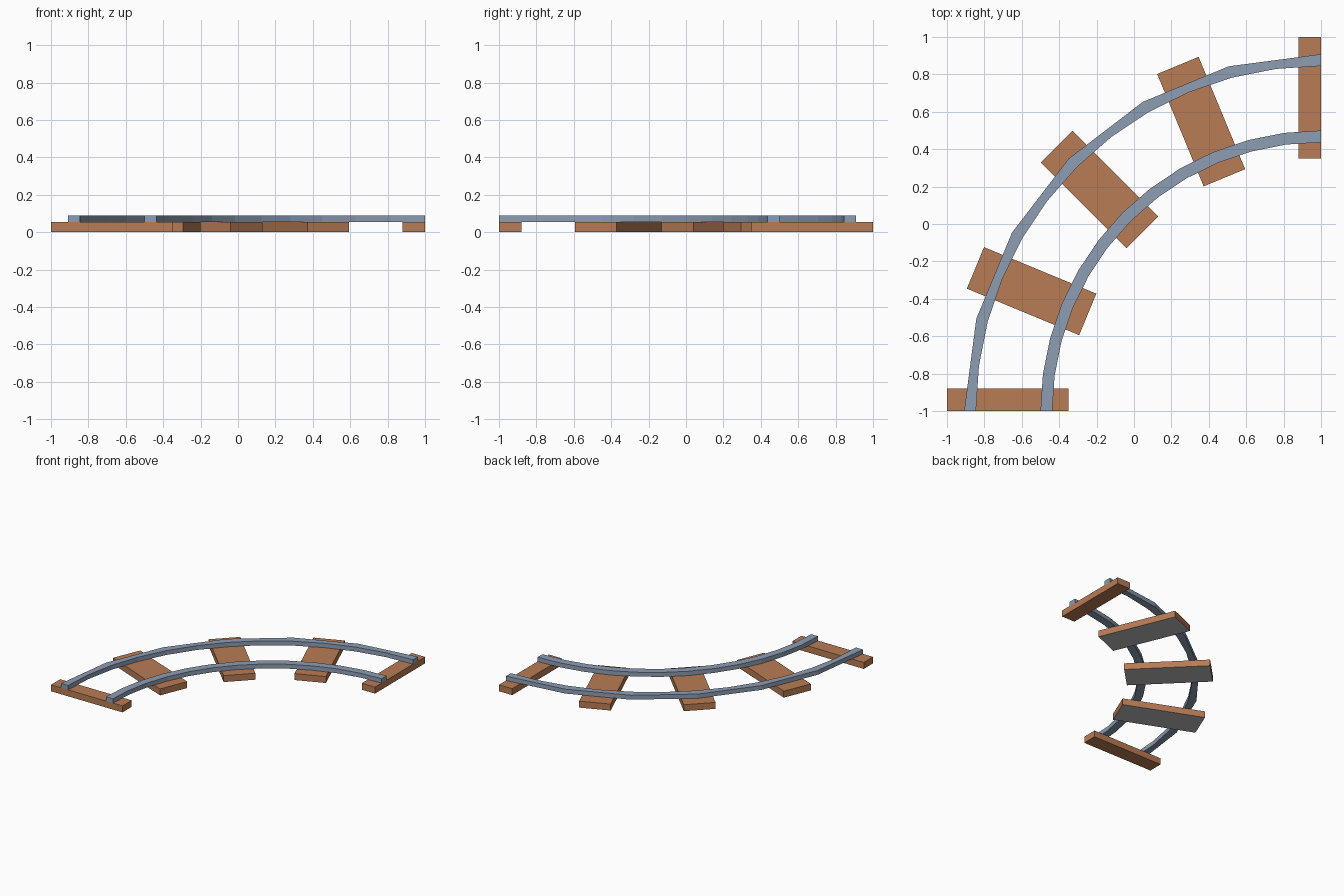
import bpy, bmesh
from math import sin, cos, radians
from mathutils import Matrix, Vector

if "Cube" in bpy.data.objects:
    bpy.data.objects.remove(bpy.data.objects["Cube"])

# Curve centre of the quarter-turn track
CENTRE = Vector((1, -1, 0))


def material(name, rgb):
    m = bpy.data.materials.new(name)
    m.diffuse_color = (*rgb, 1)
    m.use_nodes = True
    m.node_tree.nodes["Principled BSDF"].inputs["Base Color"].default_value = m.diffuse_color
    return m


WOOD = material("wood", (0.48, 0.20, 0.09))
STEEL = material("steel", (0.27, 0.34, 0.45))
GREY = material("underside_grey", (0.5, 0.5, 0.5))


def finish(bm, name, mats):
    bmesh.ops.recalc_face_normals(bm, faces=bm.faces)
    mesh = bpy.data.meshes.new(name)
    for m in mats:
        mesh.materials.append(m)
    # Grey underside where a second material is given
    if len(mats) > 1:
        for f in bm.faces:
            f.material_index = int(f.normal.z < -0.9)
    bm.to_mesh(mesh)
    bm.free()
    ob = bpy.data.objects.new(name, mesh)
    bpy.context.collection.objects.link(ob)


def sleeper(name, angle, width, shift, mats):
    """Plank pointing at the curve centre; angle is measured from -x."""
    bm = bmesh.new()
    bmesh.ops.create_cube(bm, size=1)
    spin = Matrix.Rotation(radians(-angle), 4, 'Z')
    bm.transform(Matrix.Translation(CENTRE) @ spin
                 @ Matrix.Translation((-1.675, shift, 0.0265))
                 @ Matrix.Diagonal((0.65, width, 0.053, 1)))
    finish(bm, name, mats)


def rail(name, r_in, r_out, coarse_outside, z0=0.053, z1=0.089):
    """Quarter-circle bar in 7.5 degree steps; outside edge may use 15."""
    bm = bmesh.new()
    rings = []
    for i in range(13):
        a = radians(7.5 * i)
        d = Vector((-cos(a), sin(a), 0))
        # odd points lie on the chord when the outer edge is coarser
        ro = r_out * cos(radians(7.5)) if coarse_outside and i % 2 else r_out
        rings.append([bm.verts.new(CENTRE + d * r + Vector((0, 0, z)))
                      for r, z in ((r_in, z0), (ro, z0), (ro, z1), (r_in, z1))])
    for a, b in zip(rings, rings[1:]):
        for k in range(4):
            n = (k + 1) % 4
            bm.faces.new((a[k], a[n], b[n], b[k]))
    bm.faces.new(rings[0])
    bm.faces.new(rings[-1])
    finish(bm, name, [STEEL])


# Rails
rail("inner_rail", 1.437, 1.5, False)
rail("outer_rail", 1.845, 1.908, True)

# Half-width sleepers at both ends
sleeper("end_sleeper_start", 0, 0.12, 0.06, [WOOD])
sleeper("end_sleeper_finish", 90, 0.12, -0.06, [WOOD])

# Full-width sleepers between
for i in (1, 2, 3):
    sleeper(f"middle_sleeper_{i}", 22.5 * i, 0.24, 0, [WOOD, GREY])
